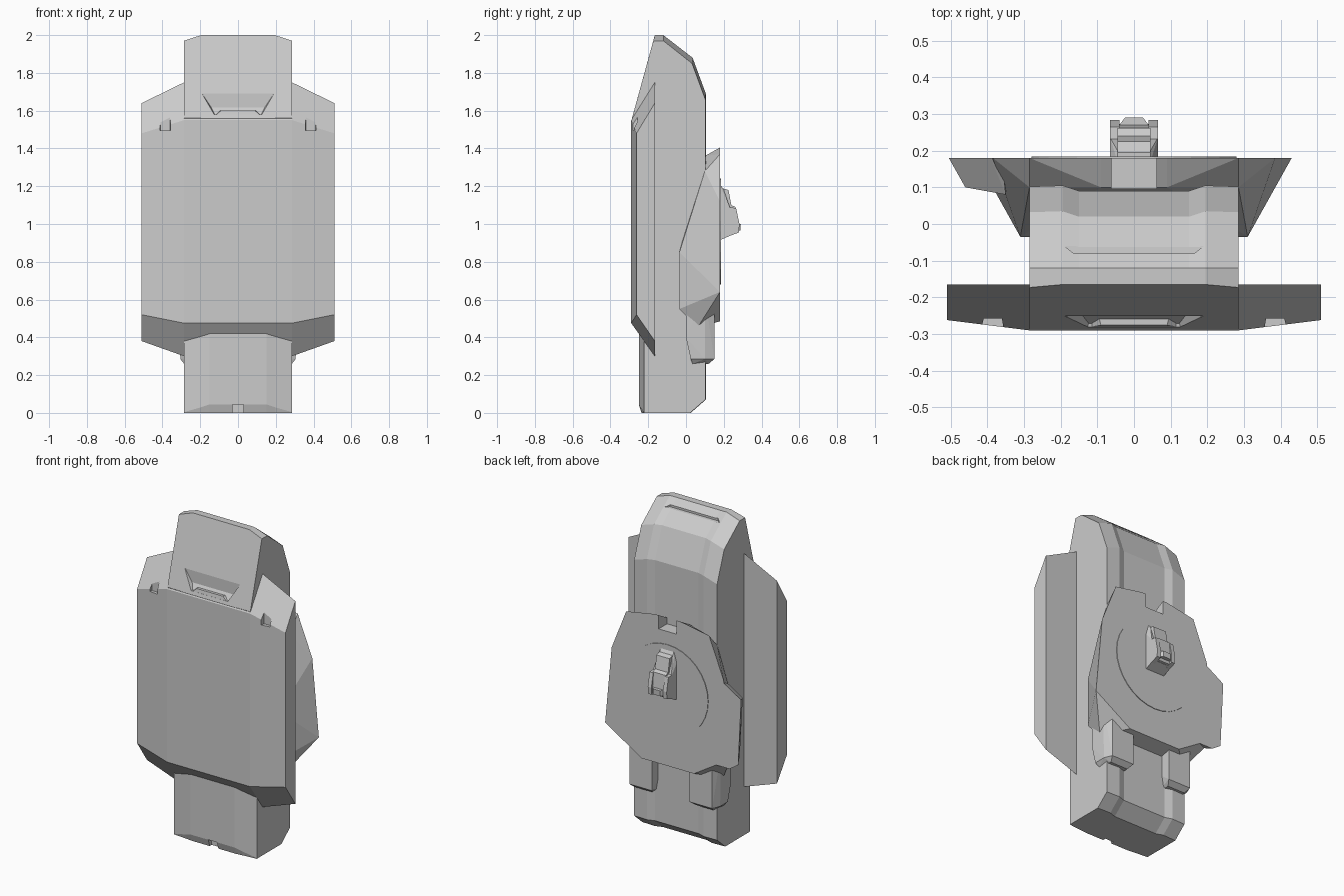
import bpy, bmesh, math


def make(name, bm):
    bmesh.ops.recalc_face_normals(bm, faces=bm.faces[:])
    me = bpy.data.meshes.new(name)
    bm.to_mesh(me)
    bm.free()
    ob = bpy.data.objects.new(name, me)
    bpy.context.collection.objects.link(ob)
    return ob


def hull(name, pts, mirror=False):
    """Convex solid around the points, optionally with their x mirror images."""
    bm = bmesh.new()
    if mirror:
        pts = pts + [(-x, y, z) for x, y, z in pts]
    for p in pts:
        bm.verts.new(p)
    res = bmesh.ops.convex_hull(bm, input=bm.verts[:])
    loose = [v for v in bm.verts if not v.link_faces]
    bmesh.ops.delete(bm, geom=loose, context='VERTS')
    bmesh.ops.dissolve_limit(bm, angle_limit=math.radians(2),
                             verts=bm.verts[:], edges=bm.edges[:])
    return make(name, bm)


def box_pts(x0, x1, y0, y1, z0, z1):
    return [(x, y, z) for x in (x0, x1) for y in (y0, y1) for z in (z0, z1)]


def loft(name, sections):
    """Skin closed (y, z) profiles placed at successive x positions."""
    bm = bmesh.new()
    rings = [[bm.verts.new((x, y, z)) for y, z in prof] for x, prof in sections]
    n = len(rings[0])
    for a, b in zip(rings, rings[1:]):
        for i in range(n):
            j = (i + 1) % n
            bm.faces.new((a[i], a[j], b[j], b[i]))
    bm.faces.new(rings[0])
    bm.faces.new(rings[-1])
    return make(name, bm)


def cut(target, cutter):
    cutter.hide_render = True
    mod = target.modifiers.new("cut", 'BOOLEAN')
    mod.operation = 'DIFFERENCE'
    mod.solver = 'EXACT'
    mod.object = cutter
    bpy.context.view_layer.objects.active = target
    bpy.ops.object.modifier_apply(modifier=mod.name)
    bpy.data.objects.remove(cutter)


# Main body: side profile varied across x for chamfered edges and a rear channel
def body_profile(front, toe, bevel, back, drop):
    return [(toe, 0), (0.02 + back - 0.1, 0), (back, 0.07), (back, 1.69 - drop),
            (0.03 + back - 0.1, 1.88 - drop), (-0.12, 2.0 - drop),
            (-0.165 - 0.27 * drop, 2.0 - drop), (-0.286, 1.56),
            (front, 1.42), (front, bevel)]


edge = body_profile(-0.222, -0.222, 0.004, 0.102, 0.03)
shoulder = body_profile(-0.24, -0.23, 0.03, 0.105, 0.0)
middle = body_profile(-0.25, -0.235, 0.045, 0.09, 0.0)
half = [(0.285, edge), (0.195, shoulder), (0.15, middle)]
body = loft("main_body", [(-x, p) for x, p in half] + half[::-1])

# Body recesses: front scoop, top ledge, toe notch
cut(body, hull("scoop_cutter", [(0.19, -0.249, 1.69), (0.12, -0.249, 1.585),
                                (0.19, -0.33, 1.69), (0.135, -0.33, 1.57)], True))
cut(body, hull("ledge_cutter", [(0.165, -0.08, 1.953), (0.165, -0.08, 2.05),
                                (0.19, -0.06, 1.951), (0.19, -0.06, 2.05)], True))
cut(body, hull("toe_cutter", box_pts(-0.03, 0.03, -0.3, -0.215, -0.05, 0.045)))

# Scoop lip
hull("scoop_lip", [(0.05, -0.276, 1.6), (0.09, -0.276, 1.6), (0.125, -0.282, 1.57),
                   (0.05, -0.24, 1.6), (0.1, -0.24, 1.6), (0.125, -0.24, 1.57)], True)

# Front armour plate with two small notches in its upper bevel
plate = hull("front_plate", [
    (0.285, -0.29, 0.475), (0.285, -0.29, 1.55), (0.51, -0.262, 0.52),
    (0.51, -0.262, 1.48), (0.285, -0.165, 0.30), (0.285, -0.165, 1.75),
    (0.51, -0.165, 0.38), (0.51, -0.165, 1.64)], True)
for s in (-1, 1):
    cut(plate, hull("plate_notch_cutter", [
        (s * x, y, z) for x, y in ((0.345, -0.35), (0.43, -0.35), (0.36, -0.258), (0.41, -0.258))
        for z in (1.495, 1.62)]))

# Rear shield flaring out from the body sides
shield = hull("rear_shield", [
    (0.09, 0.18, 1.405), (0.285, 0.18, 1.37), (0.385, 0.18, 1.12), (0.43, 0.18, 0.64),
    (0.18, 0.18, 0.485), (0.18, 0.15, 0.50), (0.09, 0.1, 1.36), (0.285, 0.1, 1.28),
    (0.31, -0.035, 0.85), (0.31, -0.035, 0.55), (0.30, 0.06, 0.45)], True)
cut(shield, hull("shield_notch_cutter", box_pts(-0.062, 0.062, 0.097, 0.3, 1.32, 1.5)))

# Side tab on one edge of the shield
hull("shield_tab", [
    (-0.36, 0.18, 1.11), (-0.39, 0.18, 1.1), (-0.505, 0.18, 1.03), (-0.485, 0.18, 0.62),
    (-0.425, 0.18, 0.58), (-0.33, 0.18, 0.58), (-0.35, 0.08, 1.05), (-0.46, 0.1, 1.0),
    (-0.44, 0.1, 0.64), (-0.34, 0.08, 0.6)])

# Thin round disc on the shield
bm = bmesh.new()
bmesh.ops.create_cone(bm, cap_ends=True, segments=32, radius1=0.28, radius2=0.28, depth=0.02)
disc = make("shield_disc", bm)
disc.rotation_euler = (math.radians(90), 0, 0)
disc.location = (0, 0.174, 0.96)

# Central hub: stepped core, lower block with cheeks, small latch
core = [(0.17, 0.92), (0.17, 1.225), (0.19, 1.19), (0.225, 1.18), (0.24, 1.10),
        (0.262, 1.09), (0.272, 0.98), (0.26, 0.95)]
loft("hub_core", [(-0.045, core), (0.045, core)])
hull("hub_base", [(0.065, 0.17, 0.91), (0.065, 0.17, 1.16), (0.045, 0.17, 1.23),
                  (0.045, 0.2, 1.18), (0.065, 0.235, 1.08), (0.065, 0.25, 0.945)], True)
for s in (-1, 1):
    hull("hub_cheek", [(s * x, y, z) for x in (0.04, 0.065)
                       for y, z in ((0.2, 1.09), (0.265, 1.085), (0.283, 1.0),
                                    (0.28, 0.955), (0.2, 0.925))])
hull("hub_latch", [(0.04, 0.27, 1.0), (0.025, 0.29, 1.0), (0.025, 0.26, 1.0),
                   (0.04, 0.27, 0.965), (0.025, 0.288, 0.965), (0.025, 0.26, 0.965)], True)

# Two rear feet below the shield
for s in (-1, 1):
    hull("rear_foot", [(s * x, y, z) for x, y, z in [
        (0.13, 0.15, 0.62), (0.13, 0.0, 0.62), (0.285, 0.15, 0.62), (0.31, 0.1, 0.62),
        (0.31, 0.0, 0.60), (0.13, 0.15, 0.285), (0.285, 0.15, 0.285), (0.305, 0.1, 0.285),
        (0.305, 0.025, 0.285), (0.31, 0.0, 0.40), (0.13, 0.0, 0.40), (0.15, 0.12, 0.26),
        (0.27, 0.12, 0.26), (0.285, 0.035, 0.26), (0.15, 0.035, 0.26)]])
